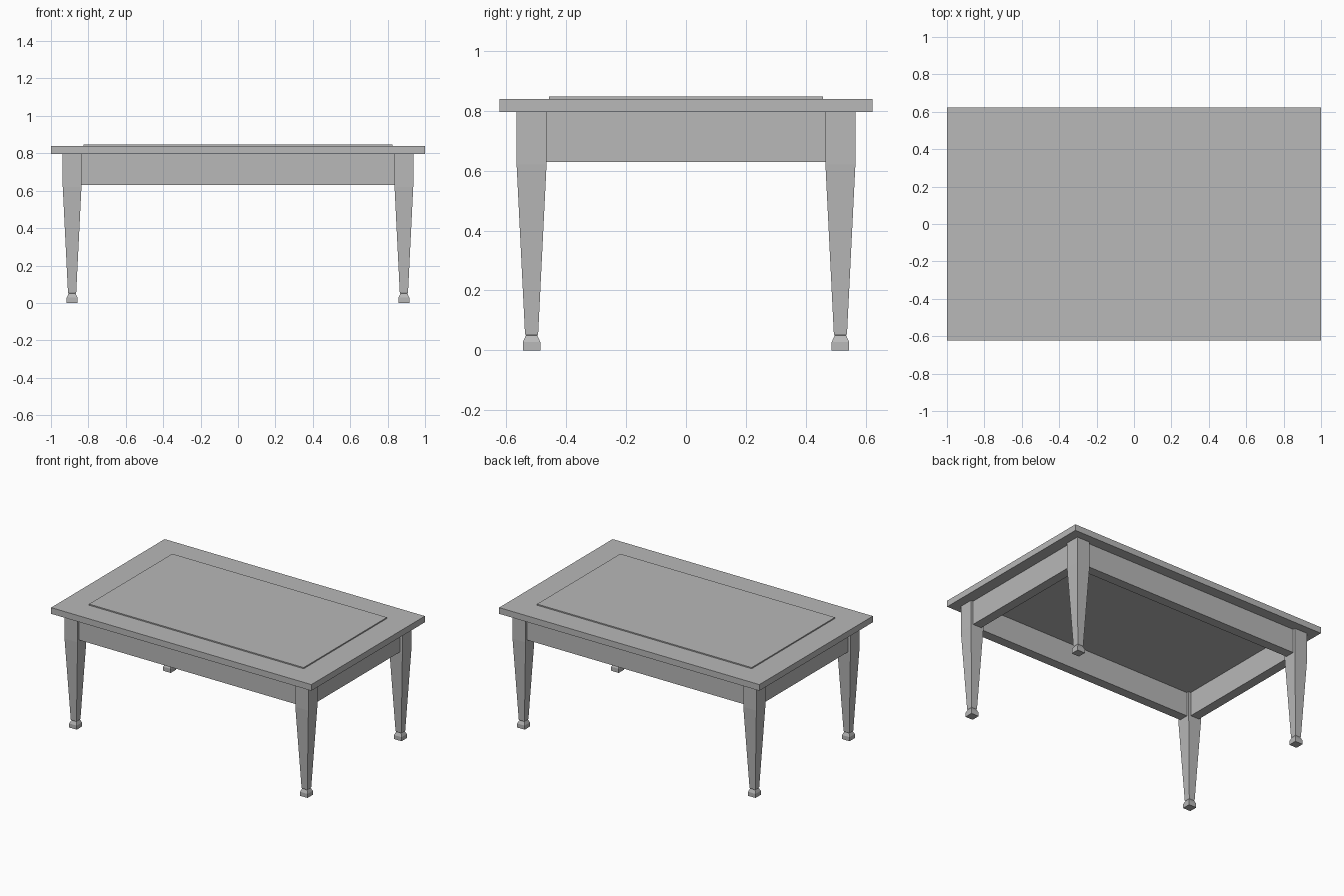
import bpy
import bmesh

cube = bpy.data.objects.get("Cube")
if cube:
    bpy.data.objects.remove(cube, do_unlink=True)

# One plain grey for the whole table
GREY = (0.48, 0.48, 0.48, 1.0)
grey = bpy.data.materials.new("plain grey")
grey.use_nodes = True
grey.diffuse_color = GREY
grey.node_tree.nodes["Principled BSDF"].inputs["Base Color"].default_value = GREY


def square_loft(name, center, sections):
    """Stack rectangles (half_x, half_y, z) into a closed flat-shaded solid."""
    bm = bmesh.new()
    rings = []
    for hx, hy, z in sections:
        corners = ((-hx, -hy), (hx, -hy), (hx, hy), (-hx, hy))
        rings.append([bm.verts.new((x, y, z)) for x, y in corners])
    for low, high in zip(rings, rings[1:]):
        for i in range(4):
            j = (i + 1) % 4
            bm.faces.new((low[i], low[j], high[j], high[i]))
    bm.faces.new(rings[0][::-1])
    bm.faces.new(rings[-1])
    mesh = bpy.data.meshes.new(name)
    bm.to_mesh(mesh)
    bm.free()
    mesh.materials.append(grey)
    obj = bpy.data.objects.new(name, mesh)
    obj.location = (center[0], center[1], 0)
    bpy.context.collection.objects.link(obj)
    return obj


TOP_BOTTOM, TOP_TOP = 0.797, 0.84
LEG_X, LEG_Y, LEG_HALF = 0.887, 0.516, 0.05
APRON_BOTTOM, APRON_HALF = 0.63, 0.033

# Table top with a thin raised panel
square_loft("table_top", (0, 0), [(1.0, 0.623, TOP_BOTTOM), (1.0, 0.623, TOP_TOP)])
square_loft("raised_panel", (0, 0), [(0.825, 0.457, TOP_TOP), (0.825, 0.457, 0.848)])

# Tapered square legs with a pinched neck and block foot: (half width, height)
leg_profile = [(0.029, 0), (0.029, 0.028), (0.019, 0.05), (0.022, 0.055),
               (LEG_HALF, APRON_BOTTOM - 0.01), (LEG_HALF, TOP_BOTTOM)]
for side, sx in (("left", 1), ("right", -1)):
    for end, sy in (("front", -1), ("back", 1)):
        square_loft(f"{end}_{side}_leg", (sx * LEG_X, sy * LEG_Y),
                    [(h, h, z) for h, z in leg_profile])

# Aprons running between the legs, set in from their outer faces
span_x, span_y = LEG_X - LEG_HALF, LEG_Y - LEG_HALF
for name, s in (("front_apron", -1), ("back_apron", 1)):
    square_loft(name, (0, s * LEG_Y),
                [(span_x, APRON_HALF, z) for z in (APRON_BOTTOM, TOP_BOTTOM)])
for name, s in (("left_apron", 1), ("right_apron", -1)):
    square_loft(name, (s * LEG_X, 0),
                [(APRON_HALF, span_y, z) for z in (APRON_BOTTOM, TOP_BOTTOM)])
